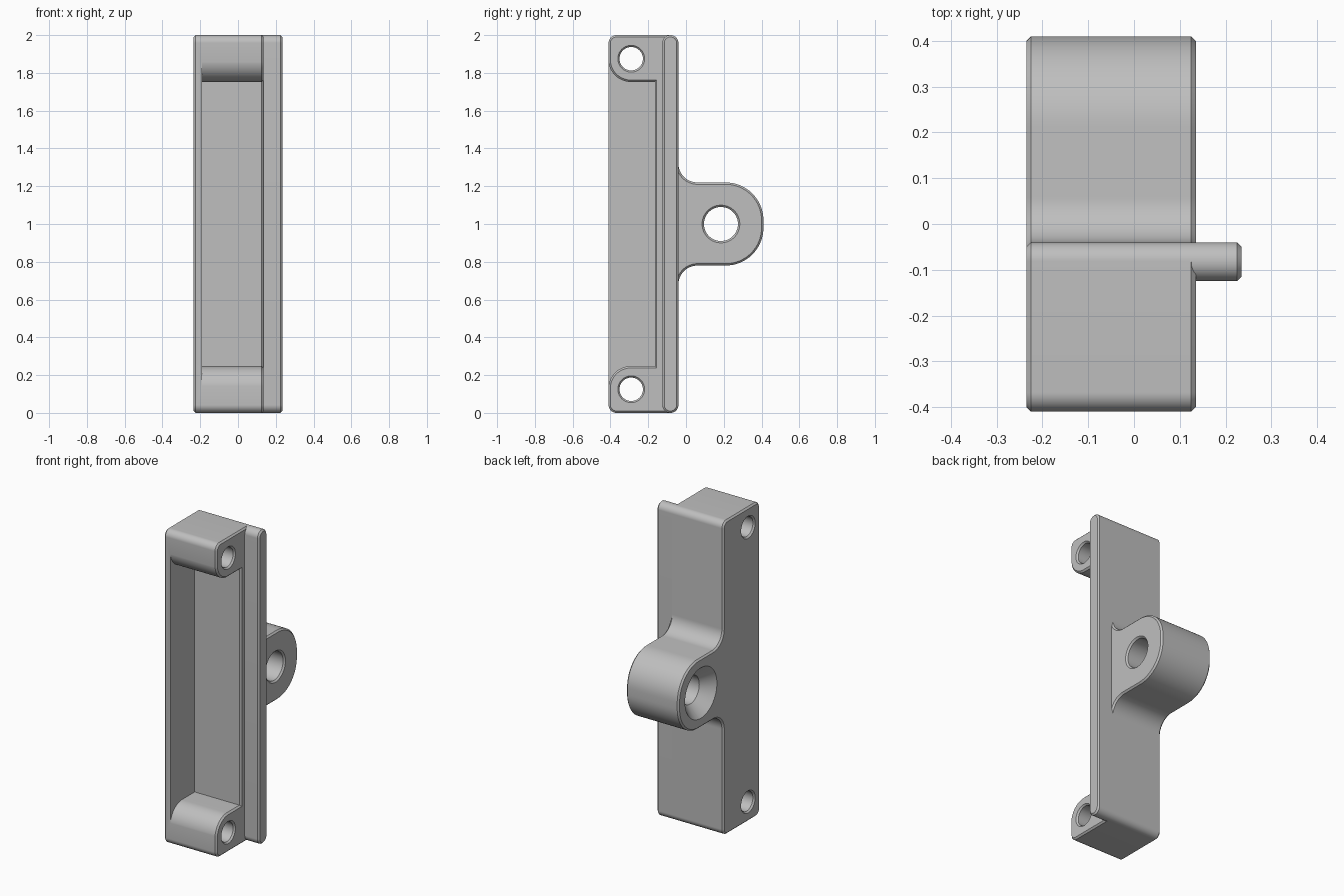
import bpy, bmesh, math
from mathutils import Vector

cube = bpy.data.objects.get("Cube")
if cube:
    bpy.data.objects.remove(cube, do_unlink=True)

grey = bpy.data.materials.new("plain grey")
grey.use_nodes = True
grey.diffuse_color = (0.52, 0.52, 0.52, 1)
grey.node_tree.nodes["Principled BSDF"].inputs["Base Color"].default_value = grey.diffuse_color

LEFT, RIGHT, CH = 0.135, -0.235, 0.01   # body sides and edge chamfer
CENTRE_Z = 1.0


def outline(corners, grow=0.0, steps=16):
    """Counter-clockwise (y, z) outline with rounded right-angle corners, offset outward by grow."""
    points = []
    for i, (y, z, r) in enumerate(corners):
        p = Vector((y, z))
        a = (p - Vector(corners[i - 1][:2])).normalized()
        b = (Vector(corners[(i + 1) % len(corners)][:2]) - p).normalized()
        p += grow * (Vector((a.y, -a.x)) + Vector((b.y, -b.x)))
        if r == 0:
            points.append(p)
            continue
        r += grow if a.cross(b) > 0 else -grow
        centre = p - a * r + b * r
        for k in range(steps + 1):
            t = k / steps * math.pi / 2
            points.append(centre - b * r * math.cos(t) + a * r * math.sin(t))
    return points


def circle(y, z, r, n=64):
    return [Vector((y + r * math.cos(k * math.tau / n), z + r * math.sin(k * math.tau / n)))
            for k in range(n)]


def loft(name, sections):
    """Solid through (x, outline) sections, closed at both ends."""
    bm = bmesh.new()
    rings = [[bm.verts.new((x, p.x, p.y)) for p in pts] for x, pts in sections]
    for r0, r1 in zip(rings, rings[1:]):
        for i in range(len(r0)):
            bm.faces.new((r0[i - 1], r0[i], r1[i], r1[i - 1]))
    bm.faces.new(rings[0])
    bm.faces.new(rings[-1])
    bmesh.ops.recalc_face_normals(bm, faces=bm.faces)
    mesh = bpy.data.meshes.new(name)
    bm.to_mesh(mesh)
    bm.free()
    mesh.materials.append(grey)
    obj = bpy.data.objects.new(name, mesh)
    bpy.context.collection.objects.link(obj)
    return obj


def mirrored(half):
    """Complete an outline by reflecting its lower half about mid height."""
    return half + [(y, 2 * CENTRE_Z - z, r) for y, z, r in reversed(half)]


# Body with the lug at the back
body_shape = mirrored([(-0.41, 0, 0.042), (-0.04, 0, 0.042),
                       (-0.04, 0.78, 0.1), (0.41, 0.78, 0.2)])
body = loft("bracket_body", [(RIGHT, outline(body_shape, -CH)), (RIGHT + CH, outline(body_shape)),
                             (LEFT - CH, outline(body_shape)), (LEFT, outline(body_shape, -CH))])

# Pocket open to the front and left, flared at its rim
pocket_shape = mirrored([(-0.6, 0.1, 0), (-0.411, 0.1, 0), (-0.411, 0.248, 0.12), (-0.165, 0.248, 0)])
cutters = [loft("pocket_cutter", [(-0.19, outline(pocket_shape)), (LEFT - CH, outline(pocket_shape)),
                                  (LEFT + CH, outline(pocket_shape, 2 * CH))])]

# Pin holes at both ends
for z in (0.125, 1.875):
    cutters.append(loft("pin_hole_cutter", [(x, circle(-0.29, z, r)) for x, r in (
        (RIGHT - CH, 0.08), (RIGHT + CH, 0.062), (LEFT - CH, 0.062), (LEFT + CH, 0.08))]))

# Countersunk hole through the lug
cutters.append(loft("lug_hole_cutter", [(x, circle(0.185, CENTRE_Z, r)) for x, r in (
    (RIGHT - CH, 0.17), (-0.16, 0.09), (LEFT - CH, 0.09), (LEFT + CH, 0.11))]))

for cutter in cutters:
    cutter.hide_render = True
    mod = body.modifiers.new(cutter.name, 'BOOLEAN')
    mod.operation, mod.solver, mod.object = 'DIFFERENCE', 'EXACT', cutter
bpy.context.view_layer.update()
cut_mesh = bpy.data.meshes.new_from_object(
    body.evaluated_get(bpy.context.evaluated_depsgraph_get()))
body.modifiers.clear()
body.data = cut_mesh
for cutter in cutters:
    bpy.data.objects.remove(cutter, do_unlink=True)

# Thin flange along the left side
flange_shape = mirrored([(-0.125, 0, 0.042), (-0.04, 0, 0.042)])
flange = loft("side_flange", [(LEFT - CH, outline(flange_shape)), (0.235 - CH, outline(flange_shape)),
                              (0.235, outline(flange_shape, -CH))])

# Smooth rounds, crisp edges
bpy.ops.object.select_all(action='DESELECT')
for obj in (body, flange):
    obj.select_set(True)
bpy.context.view_layer.objects.active = body
bpy.ops.object.shade_smooth_by_angle(angle=math.radians(30))
